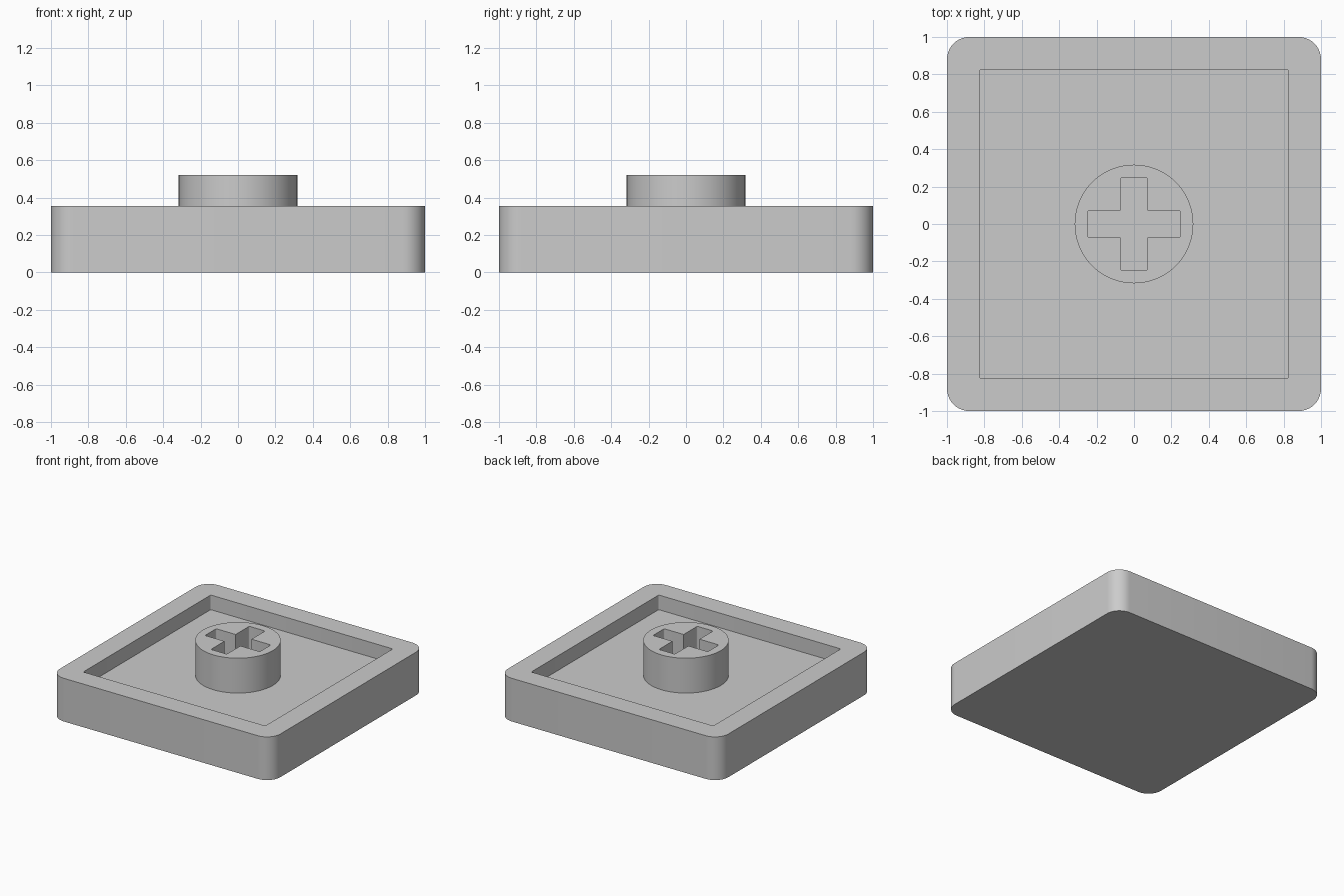
import bpy
import bmesh
import math

if "Cube" in bpy.data.objects:
    bpy.data.objects.remove(bpy.data.objects["Cube"], do_unlink=True)

TOP = 0.354        # rim height
FLOOR = 0.234      # recess floor height
STEM_TOP = 0.52

grey = bpy.data.materials.new("light_grey")
grey.use_nodes = True
grey.diffuse_color = (0.6, 0.6, 0.6, 1)
grey.node_tree.nodes["Principled BSDF"].inputs["Base Color"].default_value = (0.6, 0.6, 0.6, 1)


def square(half):
    return [(-half, -half), (half, -half), (half, half), (-half, half)]


def circle(radius, sides):
    step = math.tau / sides
    return [(radius * math.cos(i * step), radius * math.sin(i * step)) for i in range(sides)]


def cross(reach, half_width):
    points = []
    x, y = reach, half_width
    for c, s in ((1, 0), (0, 1), (-1, 0), (0, -1)):
        for px, py in ((x, -y), (x, y), (y, y)):
            points.append((px * c - py * s, px * s + py * c))
    return points


def prism(name, outline, z0, z1, radius=0, segments=4, beyond=0):
    """Extrude an outline, rounding the upright edges farther out than 'beyond'."""
    bm = bmesh.new()
    base = bm.faces.new([bm.verts.new((x, y, z0)) for x, y in outline])
    extruded = bmesh.ops.extrude_face_region(bm, geom=[base], use_keep_orig=True)
    moved = [v for v in extruded["geom"] if isinstance(v, bmesh.types.BMVert)]
    bmesh.ops.translate(bm, verts=moved, vec=(0, 0, z1 - z0))
    bmesh.ops.recalc_face_normals(bm, faces=bm.faces)
    if radius:
        upright = [e for e in bm.edges
                   if abs(e.verts[0].co.z - e.verts[1].co.z) > 0.01
                   and e.verts[0].co.xy.length > beyond]
        bmesh.ops.bevel(bm, geom=upright, offset=radius, segments=segments,
                        profile=0.5, affect="EDGES")
    mesh = bpy.data.meshes.new(name)
    bm.to_mesh(mesh)
    bm.free()
    mesh.materials.append(grey)
    obj = bpy.data.objects.new(name, mesh)
    bpy.context.collection.objects.link(obj)
    return obj


def carve(target, cutter):
    """Subtract the cutter, then remove it and smooth the curved walls."""
    bpy.ops.object.select_all(action="DESELECT")
    target.select_set(True)
    bpy.context.view_layer.objects.active = target
    mod = target.modifiers.new("carve", "BOOLEAN")
    mod.operation = "DIFFERENCE"
    mod.solver = "EXACT"
    mod.object = cutter
    bpy.ops.object.modifier_apply(modifier=mod.name)
    bpy.data.objects.remove(cutter, do_unlink=True)
    bpy.ops.object.shade_smooth_by_angle(angle=math.radians(30))


# Tray: rounded block with a square recess
tray = prism("tray", square(1), 0, TOP, radius=0.12, segments=10)
carve(tray, prism("recess_cutter", square(0.826), FLOOR, TOP + 0.1, radius=0.01))

# Stem: round post with a cross-shaped socket down to the recess floor
stem = prism("stem", circle(0.317, 96), FLOOR, STEM_TOP)
carve(stem, prism("socket_cutter", cross(0.248, 0.072), FLOOR - 0.1, STEM_TOP + 0.1,
                  radius=0.01, beyond=0.2))
